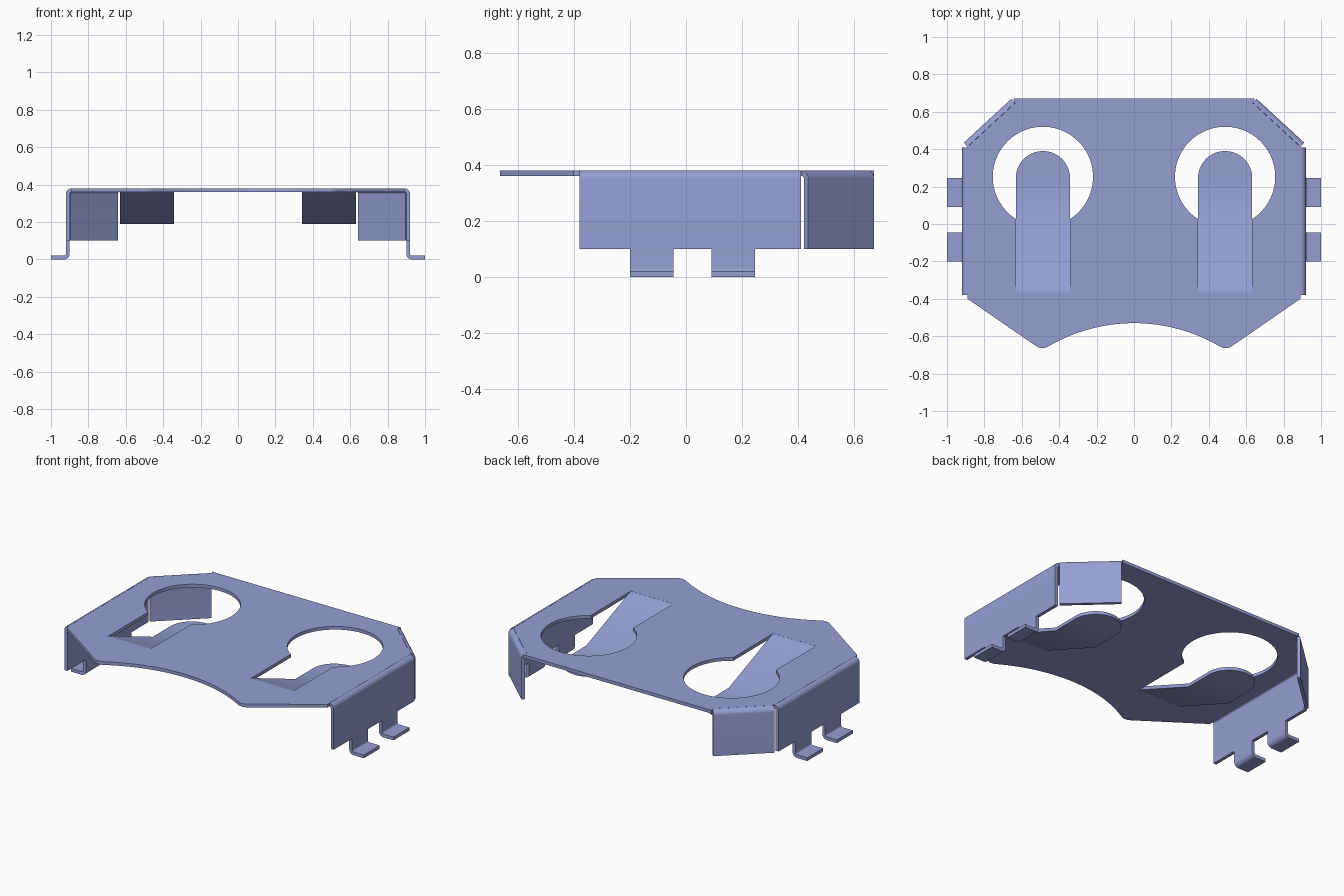
import bpy, bmesh, math
from mathutils import Vector

cube = bpy.data.objects.get("Cube")
if cube:
    bpy.data.objects.remove(cube, do_unlink=True)

T = 0.02          # sheet thickness
ZP = 0.37         # mid height of the plate
R = 0.03          # outer bend radius
COLOUR = (0.30, 0.345, 0.65, 1.0)

mat = bpy.data.materials.new("periwinkle metal")
mat.diffuse_color = COLOUR
mat.use_nodes = True
mat.node_tree.nodes["Principled BSDF"].inputs["Base Color"].default_value = COLOUR


def finish(obj):
    """Weld, fix normals, colour and shade one part."""
    bm = bmesh.new()
    bm.from_mesh(obj.data)
    bmesh.ops.remove_doubles(bm, verts=bm.verts, dist=1e-5)
    bmesh.ops.recalc_face_normals(bm, faces=bm.faces)
    bm.to_mesh(obj.data)
    bm.free()
    obj.data.materials.clear()
    obj.data.materials.append(mat)
    for o in bpy.context.selected_objects:
        o.select_set(False)
    obj.select_set(True)
    bpy.context.view_layer.objects.active = obj
    bpy.ops.object.shade_smooth_by_angle(angle=math.radians(30))


def arc(cx, cy, r, a0, a1, n):
    """Points on an arc, angles in degrees."""
    return [(cx + r * math.cos(math.radians(a0 + (a1 - a0) * i / n)),
             cy + r * math.sin(math.radians(a0 + (a1 - a0) * i / n)))
            for i in range(n + 1)]


def ribbon(name, path, origin, outward, widths):
    """Bent sheet: path of (distance outward, z), swept across its width; mirrored in x."""
    out = Vector((*outward, 0)).normalized()
    side = Vector((-out.y, out.x, 0))
    base = Vector((*origin, 0))
    pts = [Vector(p) for p in path]
    bm = bmesh.new()
    rings = []
    for i, p in enumerate(pts):
        a = (p - pts[i - 1]).normalized() if i else None
        b = (pts[i + 1] - p).normalized() if i < len(pts) - 1 else None
        t = ((a or b) + (b or a)).normalized()
        off = Vector((-t.y, t.x)) * (T / 2) / t.dot(a or b)
        w = widths[i] / 2
        rings.append([bm.verts.new(base + out * q.x + side * s + Vector((0, 0, q.y)))
                      for q, s in ((p + off, -w), (p + off, w), (p - off, w), (p - off, -w))])
    for r0, r1 in zip(rings, rings[1:]):
        for k in range(4):
            bm.faces.new((r0[k], r0[(k + 1) % 4], r1[(k + 1) % 4], r1[k]))
    bm.faces.new(rings[0])
    bm.faces.new(rings[-1][::-1])
    me = bpy.data.meshes.new(name)
    bm.to_mesh(me)
    bm.free()
    obj = bpy.data.objects.new(name, me)
    bpy.context.collection.objects.link(obj)
    finish(obj)
    obj.modifiers.new("Mirror", 'MIRROR').use_axis[0] = True
    return obj


# Plate outline, right half from the back edge round to the front arc
A, B = Vector((0.655, 0.67)), Vector((0.91, 0.435))
d = (B - A).normalized()
n = Vector((-d.y, d.x))
A_in, B_in = A - n * R, B - n * R
half = [(0.645, 0.67), tuple(A_in), tuple(B_in), (0.89, 0.41), (0.89, -0.38), (0.89, -0.40)]
p0, p1, p2 = Vector((0.525, -0.652)), Vector((0.4925, -0.675)), Vector((0.455, -0.6527))
half += [tuple(p0 * (1 - t) ** 2 + p1 * 2 * t * (1 - t) + p2 * t * t)
         for t in (i / 8 for i in range(9))]
a_end = math.degrees(math.acos(0.455 / 0.904))
half += arc(0, -1.434, 0.904, a_end, 90, 16)[1:]
outline = half + [(-x, y) for x, y in half[-2::-1]]

# Keyhole openings
HX, HY, HR, SW = 0.487, 0.252, 0.268, 0.145
a = math.degrees(math.asin(SW / HR))
key = arc(HX, HY, HR, -90 + a, 270 - a, 64) + [(HX - SW, -0.365), (HX + SW, -0.365)]

cu = bpy.data.curves.new("plate", 'CURVE')
cu.dimensions = '2D'
cu.fill_mode = 'BOTH'
cu.extrude = T / 2
for loop in (outline, key, [(-x, y) for x, y in key]):
    sp = cu.splines.new('POLY')
    sp.points.add(len(loop) - 1)
    for pt, (x, y) in zip(sp.points, loop):
        pt.co = (x, y, 0, 1)
    sp.use_cyclic_u = True
plate = bpy.data.objects.new("plate", cu)
plate.location.z = ZP
bpy.context.collection.objects.link(plate)
for o in bpy.context.selected_objects:
    o.select_set(False)
plate.select_set(True)
bpy.context.view_layer.objects.active = plate
bpy.ops.object.convert(target='MESH')
plate = bpy.context.view_layer.objects.active
finish(plate)

# Folded flanges at the sides and rear corners
fold = arc(0, ZP - 0.02, 0.02, 90, 0, 8) + [(0.02, 0.10)]
ribbon("side_flange", fold, (0.89, 0.015), (1, 0), [0.79] * len(fold))
mid = (A_in + B_in) / 2
ribbon("corner_flange", fold, mid, n, [(B - A).length] * len(fold))

# Mounting tabs bent outward at the foot
foot = [(0.02, 0.101)] + arc(0.04, 0.03, 0.02, 180, 270, 8) + [(0.11, 0.01)]
for name, y in (("front_tab", -0.1225), ("rear_tab", 0.1675)):
    ribbon(name, foot, (0.89, y), (1, 0), [0.155] * len(foot))

# Sprung contact tongues with rounded tips
path = [(-0.37, 0.37), (-0.36, 0.369), (-0.345, 0.364), (0.07, 0.20), (0.245, 0.20)]
widths = [2 * SW] * len(path)
for i in range(1, 17):
    ang = math.radians(90 * i / 16)
    path.append((0.245 + SW * math.sin(ang), 0.20))
    widths.append(max(2 * SW * math.cos(ang), 0.004))
ribbon("contact_tongue", path, (HX, 0), (0, 1), widths)
